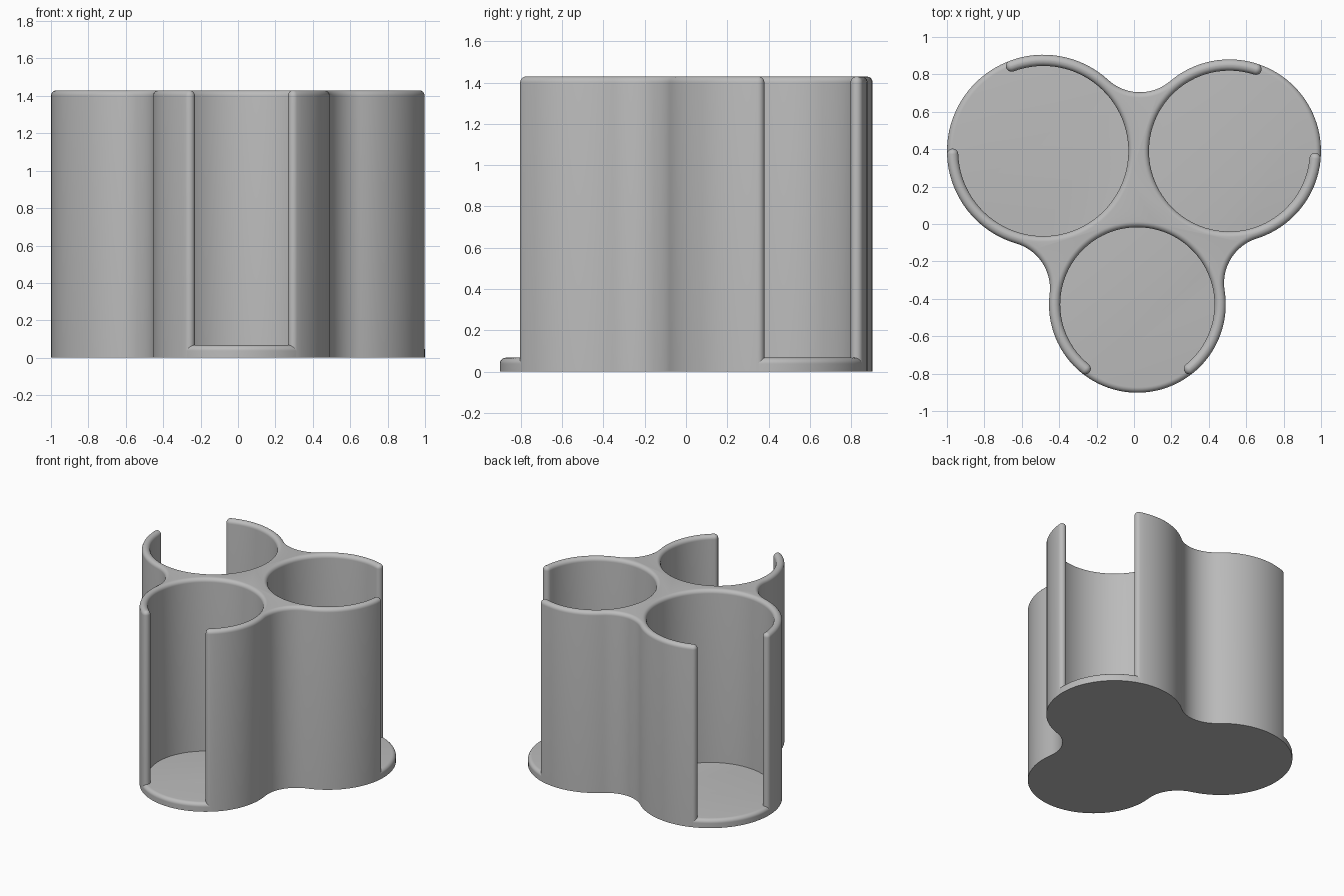
import bpy, bmesh
from math import cos, sin, pi, radians, degrees, atan2, sqrt
from mathutils import Vector

if "Cube" in bpy.data.objects:
    bpy.data.objects.remove(bpy.data.objects["Cube"])

HALF = 0.03            # half wall thickness, also the edge rounding radius
FILLET = 0.25          # radius of the concave blends between pockets
HEIGHT, FLOOR = 1.43, 0.067

# Pockets in counter-clockwise order: centre, middle radius of wall, opening from/to (degrees)
POCKETS = [
    (Vector((-0.485, 0.39)), 0.485, 110.5, 182),
    (Vector((0.018, -0.43)), 0.4425, 231, 309),
    (Vector((0.51, 0.39)), 0.46, 355, 432),
]


def arc(c, r, a0, a1, n):
    """Points along an arc, leaving out the last one."""
    return [(c.x + r * cos(radians(a0 + (a1 - a0) * i / n)),
             c.y + r * sin(radians(a0 + (a1 - a0) * i / n))) for i in range(n)]


def blend_centre(p, q):
    """Centre of the circle touching two pockets from the outside."""
    (cp, rp, *_), (cq, rq, *_) = p, q
    ra, rb = rp + HALF + FILLET, rq + HALF + FILLET
    d = cq - cp
    along = (ra * ra - rb * rb + d.length_squared) / (2 * d.length)
    u = d.normalized()
    return cp + u * along + Vector((u.y, -u.x)) * sqrt(ra * ra - along * along)


def angle(a, b):
    return degrees(atan2(b.y - a.y, b.x - a.x))


BLENDS = [blend_centre(POCKETS[i], POCKETS[(i + 1) % 3]) for i in range(3)]


def outline(inset, open_pockets):
    """Outer contour; with open_pockets it also runs round the inside of each pocket."""
    pts = []
    for i, (c, r, o0, o1) in enumerate(POCKETS):
        start = o0 - (o0 - angle(c, BLENDS[i - 1])) % 360
        end = o1 + (angle(c, BLENDS[i]) - o1) % 360
        outer = r + HALF - inset
        pts += arc(c, outer, start, o0, 16)
        if open_pockets:
            for_cap = HALF - inset
            tip0 = c + r * Vector((cos(radians(o0)), sin(radians(o0))))
            tip1 = c + r * Vector((cos(radians(o1)), sin(radians(o1))))
            pts += arc(tip0, for_cap, o0, o0 + 180, 10)
            pts += arc(c, r - HALF + inset, o0, o1 - 360, 72)
            pts += arc(tip1, for_cap, o1 + 180, o1 + 360, 10)
        else:
            pts += arc(c, outer, o0, o1, 24)
        pts += arc(c, outer, o1, end, 16)
        # concave blend to the next pocket
        b, nxt = BLENDS[i], POCKETS[(i + 1) % 3][0]
        a0 = angle(b, c)
        pts += arc(b, FILLET + inset, a0, a0 - (a0 - angle(b, nxt)) % 360, 20)
    return pts


def rounded_prism(name, top, open_pockets, first_inset, bottom_face):
    steps = 7
    levels = [(first_inset, 0.0)]
    for k in range(steps + 1):
        t = pi / 2 * k / steps
        inset = HALF * (1 - cos(t))
        levels.append((min(max(inset, first_inset), HALF - 0.0003), top - HALF + HALF * sin(t)))
    bm = bmesh.new()
    rings = [[bm.verts.new((x, y, z)) for x, y in outline(d, open_pockets)] for d, z in levels]
    n = len(rings[0])
    for lo, hi in zip(rings, rings[1:]):
        for i in range(n):
            j = (i + 1) % n
            bm.faces.new((lo[i], lo[j], hi[j], hi[i]))
    bm.faces.new(rings[-1])
    if bottom_face:
        bm.faces.new(rings[0][::-1])
    me = bpy.data.meshes.new(name)
    bm.to_mesh(me)
    bm.free()
    ob = bpy.data.objects.new(name, me)
    bpy.context.collection.objects.link(ob)
    me.materials.append(grey)
    bpy.ops.object.select_all(action='DESELECT')
    ob.select_set(True)
    bpy.context.view_layer.objects.active = ob
    bpy.ops.object.shade_smooth_by_angle(angle=radians(30))
    return ob


grey = bpy.data.materials.new("plain_grey")
grey.diffuse_color = (0.5, 0.5, 0.5, 1)
grey.use_nodes = True
grey.node_tree.nodes["Principled BSDF"].inputs["Base Color"].default_value = grey.diffuse_color

# Three joined pocket walls with rounded top and slot edges
rounded_prism("pocket_walls", HEIGHT, True, 0.0, False)
# Floor plate with rounded rim, showing through the slots
rounded_prism("floor_plate", FLOOR, False, 0.0005, True)
